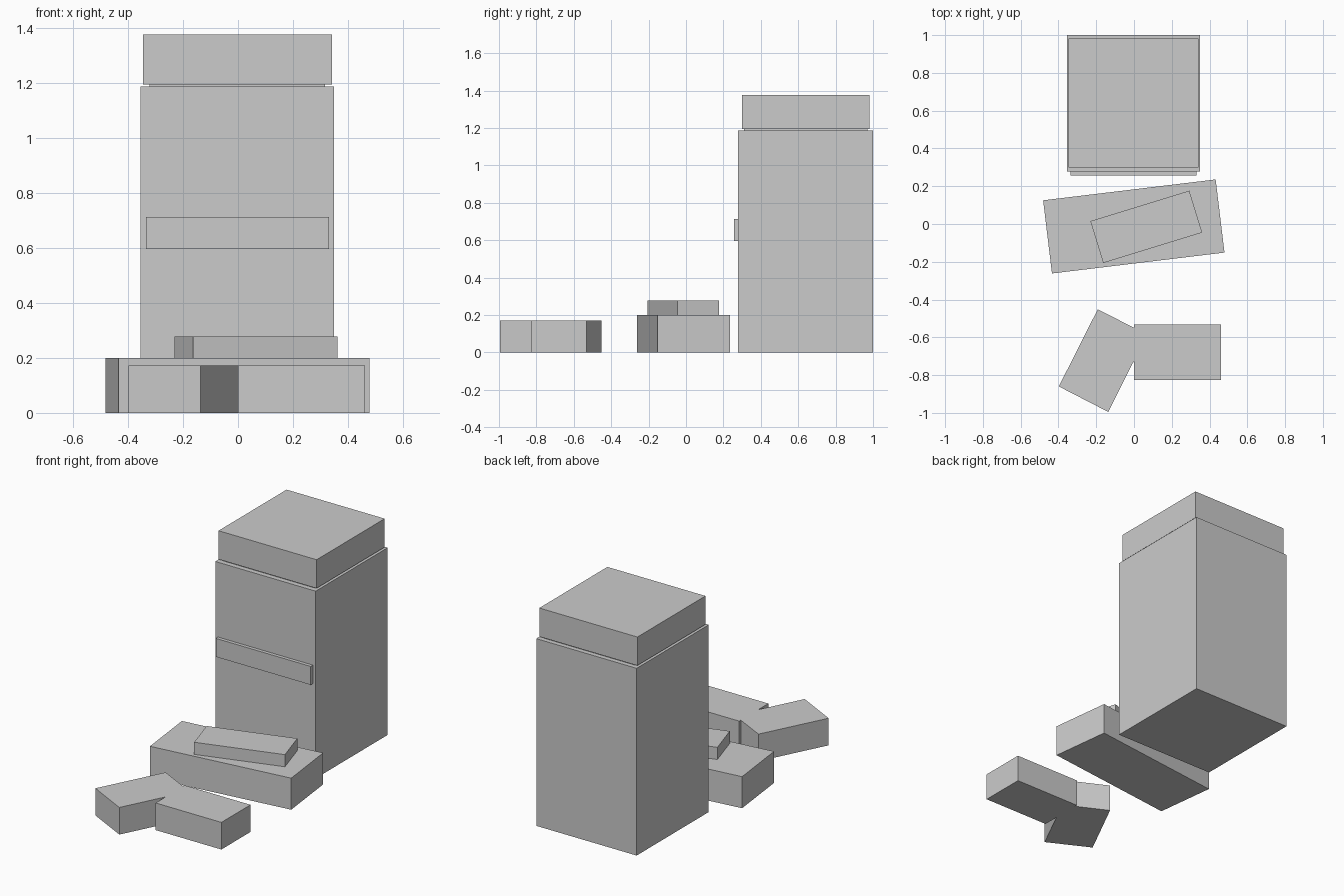
import bpy, bmesh
from math import radians
from mathutils import Matrix

if "Cube" in bpy.data.objects:
    bpy.data.objects.remove(bpy.data.objects["Cube"])

grey = bpy.data.materials.new("plain grey")
grey.diffuse_color = (0.6, 0.6, 0.6, 1)
grey.use_nodes = True
grey.node_tree.nodes["Principled BSDF"].inputs["Base Color"].default_value = grey.diffuse_color


def finish(name, bm):
    bmesh.ops.recalc_face_normals(bm, faces=bm.faces)
    mesh = bpy.data.meshes.new(name)
    bm.to_mesh(mesh)
    bm.free()
    mesh.materials.append(grey)
    obj = bpy.data.objects.new(name, mesh)
    bpy.context.collection.objects.link(obj)
    return obj


def box(name, center, size, z0, z1, angle=0):
    """Box given by its plan centre and size, height range and turn in degrees."""
    bm = bmesh.new()
    bmesh.ops.create_cube(bm, size=1)
    bmesh.ops.transform(bm, verts=bm.verts, matrix=(
        Matrix.Translation((*center, (z0 + z1) / 2))
        @ Matrix.Rotation(radians(angle), 4, 'Z')
        @ Matrix.Diagonal((*size, z1 - z0, 1))))
    return finish(name, bm)


def prism(name, outline, height):
    """Plan outline extruded up from the ground."""
    bm = bmesh.new()
    face = bm.faces.new([bm.verts.new((x, y, 0)) for x, y in outline])
    ext = bmesh.ops.extrude_face_region(bm, geom=[face], use_keep_orig=True)
    top = [v for v in ext["geom"] if isinstance(v, bmesh.types.BMVert)]
    bmesh.ops.translate(bm, verts=top, vec=(0, 0, height))
    return finish(name, bm)


# Tall tower: main block, recessed neck, cap and front band
box("tower_body", (-0.002, 0.639), (0.704, 0.722), 0, 1.187)
box("tower_neck", (-0.002, 0.64), (0.638, 0.66), 1.187, 1.195)
box("tower_cap", (-0.002, 0.64), (0.688, 0.682), 1.195, 1.376)
box("front_band", (-0.002, 0.267), (0.666, 0.022), 0.596, 0.713)

# Low turned block with a smaller slab on it
box("low_block", (-0.001, -0.013), (0.92, 0.39), 0, 0.2, 6.9)
box("upper_slab", (0.065, -0.015), (0.548, 0.232), 0.2, 0.277, 17.1)

# Bent front block: straight arm joined to a slanted arm
prism("bent_block", [
    (-0.192, -0.452), (-0.398, -0.86), (-0.136, -0.995), (0, -0.724),
    (0, -0.825), (0.461, -0.825), (0.461, -0.533), (0, -0.533),
    (0, -0.549)], 0.172)
